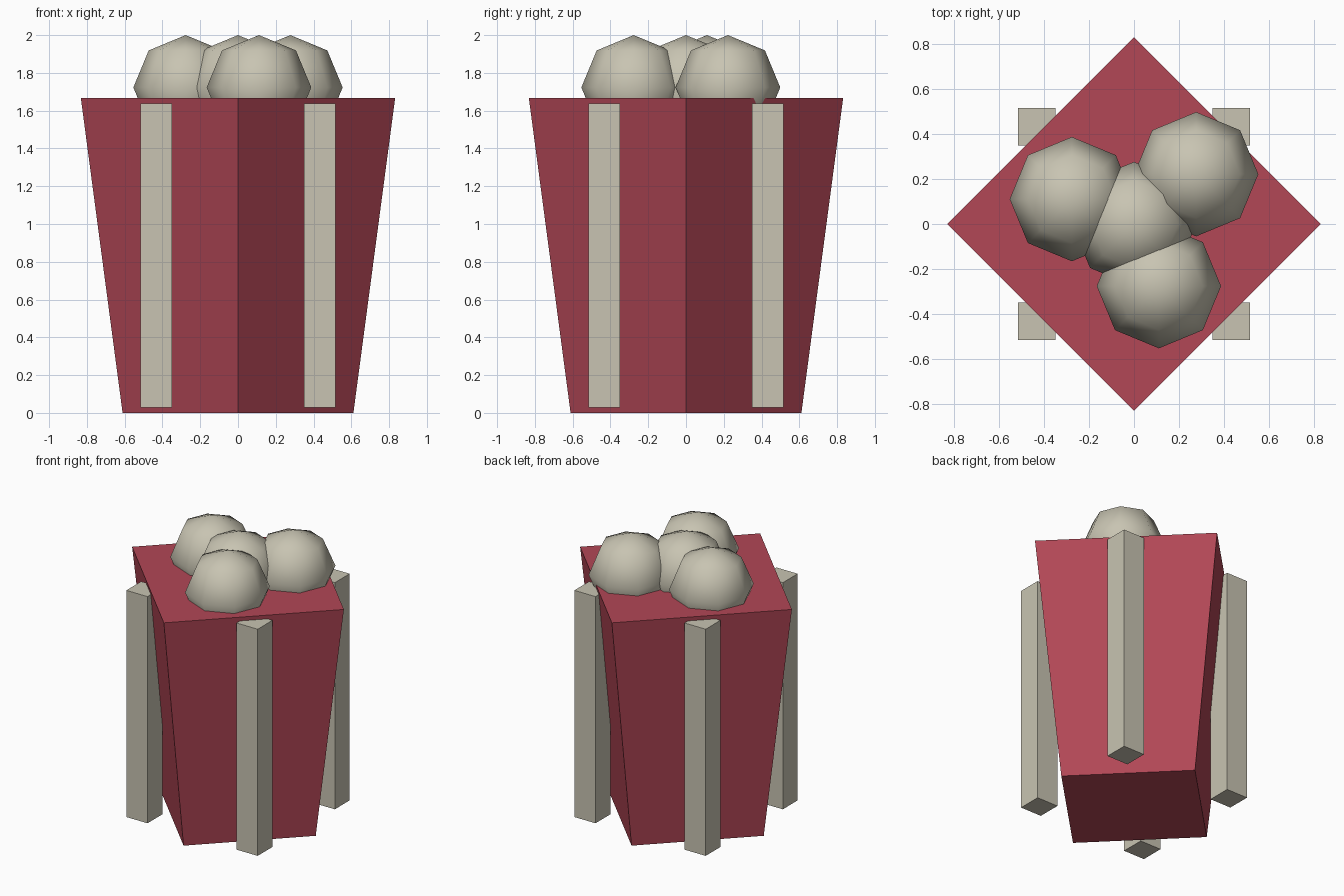
import bpy, math

if "Cube" in bpy.data.objects:
    bpy.data.objects.remove(bpy.data.objects["Cube"])

def material(name, color):
    m = bpy.data.materials.new(name)
    m.diffuse_color = (*color, 1)
    m.use_nodes = True
    m.node_tree.nodes["Principled BSDF"].inputs["Base Color"].default_value = m.diffuse_color
    return m

red = material("box red", (0.445, 0.063, 0.093))
cream = material("cream", (0.578, 0.552, 0.445))

def finish(name, mat):
    o = bpy.context.object
    o.name = name
    o.data.materials.append(mat)
    return o

# Tapered four-sided carton, corners pointing along x and y
H = 1.667
bpy.ops.mesh.primitive_cone_add(vertices=4, radius1=0.611, radius2=0.832,
                                depth=H, location=(0, 0, H / 2))
finish("carton", red)

# Upright stripe bars, one on each side face
for sx in (-1, 1):
    for sy in (-1, 1):
        bpy.ops.mesh.primitive_cube_add(size=1, location=(0.433 * sx, 0.433 * sy, 0.834))
        bar = finish("stripe_bar", cream)
        bar.scale = (0.166, 0.166, 1.61)

# Popped kernels on top
R = 0.277
for x, y in ((0, 0), (-0.277, 0.111), (0.277, 0.222), (0.111, -0.277)):
    bpy.ops.mesh.primitive_uv_sphere_add(segments=8, ring_count=4, radius=R,
                                         location=(x, y, 2.0 - R))
    finish("popcorn_kernel", cream)
    bpy.ops.object.shade_smooth()
